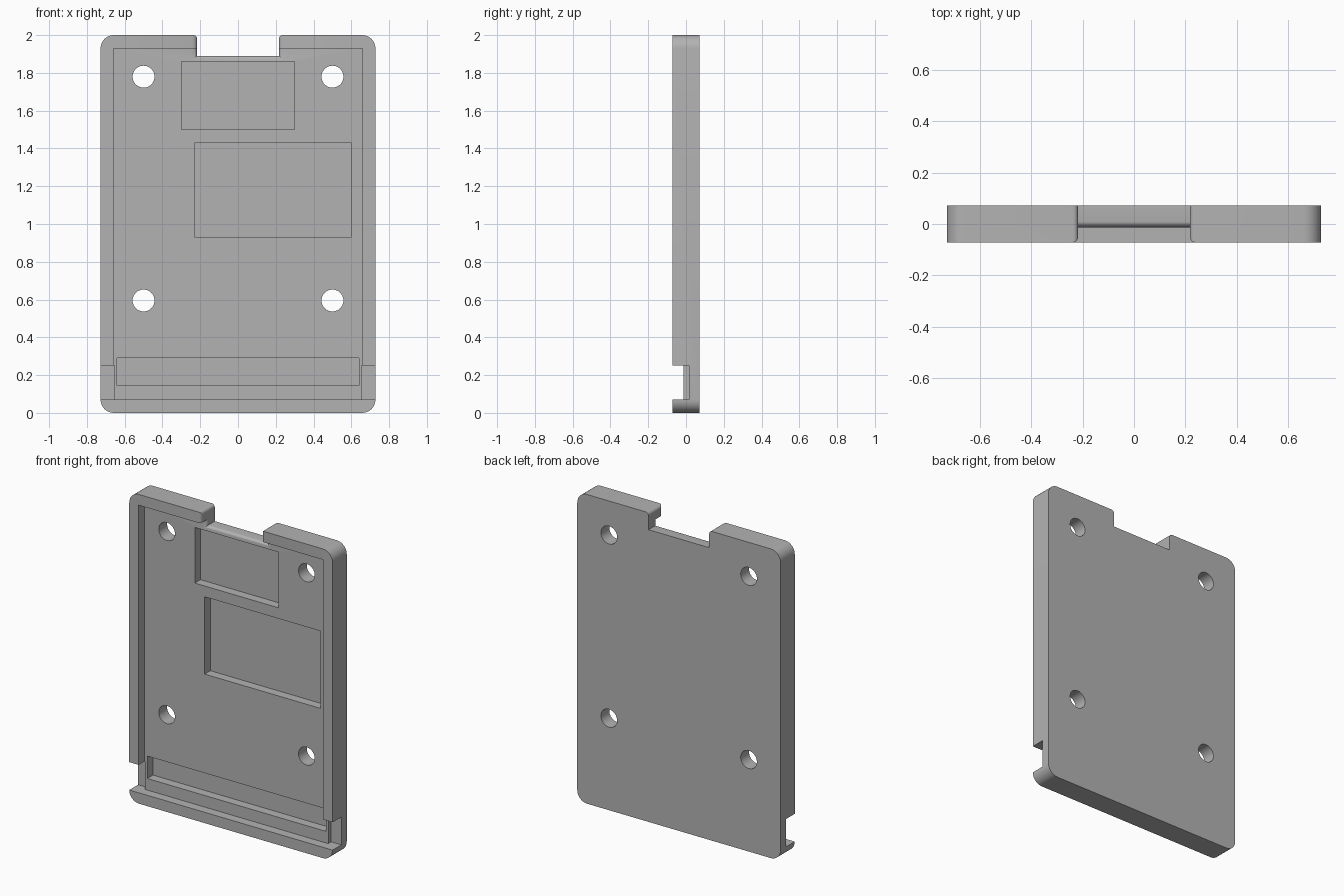
import bpy, bmesh
from math import pi, sin, cos, sqrt, radians
from mathutils import Vector

default = bpy.data.objects.get("Cube")
if default:
    bpy.data.objects.remove(default, do_unlink=True)

W, H, D = 0.7275, 2.0, 0.0725      # half width, height, half thickness
FLOOR = -0.013                     # front of the tray floor
RECESS = 0.045                     # bottom of the component recesses
RIM = 0.07                         # rim width
NOTCH_X, NOTCH_Z = 0.217, 1.89     # top opening

grey = bpy.data.materials.new("light grey plastic")
grey.use_nodes = True
colour = (0.45, 0.45, 0.45, 1)
grey.diffuse_color = colour
grey.node_tree.nodes["Principled BSDF"].inputs["Base Color"].default_value = colour


def loft(name, rings):
    """Solid through a list of matching closed rings of points."""
    bm = bmesh.new()
    loops = [[bm.verts.new(p) for p in ring] for ring in rings]
    for a, b in zip(loops, loops[1:]):
        for i in range(len(a)):
            j = (i + 1) % len(a)
            bm.faces.new((a[i], a[j], b[j], b[i]))
    bm.faces.new(loops[0])
    bm.faces.new(loops[-1])
    bmesh.ops.recalc_face_normals(bm, faces=bm.faces)
    mesh = bpy.data.meshes.new(name)
    bm.to_mesh(mesh)
    bm.free()
    obj = bpy.data.objects.new(name, mesh)
    bpy.context.collection.objects.link(obj)
    return obj


def rect(x0, x1, z0, z1, y):
    return [(x0, y, z0), (x1, y, z0), (x1, y, z1), (x0, y, z1)]


def box(name, x0, x1, z0, z1, y0, y1):
    return loft(name, [rect(x0, x1, z0, z1, y) for y in (y0, y1)])


def rounded(corners, steps=8):
    """Outline with each right-angled corner (x, z, radius) rounded."""
    pts = []
    for i, (x, z, r) in enumerate(corners):
        p = Vector((x, z))
        if r == 0:
            pts.append(p)
            continue
        a = (Vector(corners[i - 1][:2]) - p).normalized() * r
        b = (Vector(corners[(i + 1) % len(corners)][:2]) - p).normalized() * r
        for k in range(steps + 1):
            t = k / steps * pi / 2
            pts.append(p + a * (1 - sin(t)) + b * (1 - cos(t)))
    return pts


# Body outline with the top opening
outline = rounded([
    (-W, 0, RIM), (W, 0, RIM), (W, H, RIM), (NOTCH_X, H, 0.02),
    (NOTCH_X, NOTCH_Z, 0), (-NOTCH_X, NOTCH_Z, 0), (-NOTCH_X, H, 0.02), (-W, H, RIM)])
case = loft("case_tray", [[(p.x, y, p.y) for p in outline] for y in (-D, D)])
case.data.materials.append(grey)

# Tray pocket and component recesses
cutters = [
    box("tray_pocket", -0.66, 0.66, RIM, H - RIM, -0.2, FLOOR),
    box("upper_recess", -0.3, 0.3, 1.5, 1.86, -0.1, RECESS),
    box("middle_recess", -0.23, 0.6, 0.93, 1.43, -0.1, RECESS),
    box("lower_recess", -0.64, 0.64, 0.145, 0.29, -0.1, RECESS)]

# Side openings near the bottom
for s in (-1, 1):
    x0, x1 = sorted((s * 0.655, s * 0.8))
    cutters.append(box("side_opening", x0, x1, RIM, 0.25, -0.2, 0.017))

# Screw holes
for x in (-0.5, 0.5):
    for z in (0.595, 1.78):
        ring = [(x + 0.058 * cos(k * pi / 20), z + 0.058 * sin(k * pi / 20)) for k in range(40)]
        cutters.append(loft("screw_hole", [[(px, y, pz) for px, pz in ring] for y in (-0.2, 0.2)]))


def flare(name, front, r, z_top):
    """Cutter that rounds the front edge of the top opening."""
    rings = []
    for k in range(9):
        d = r * (1 - k / 8)
        g = r - sqrt(r * r - (r - d) ** 2) - 0.0005
        rings.append(rect(-NOTCH_X - g, NOTCH_X + g, NOTCH_Z - g, z_top, front + d))
    g = r - 0.0005
    rings.append(rect(-NOTCH_X - g, NOTCH_X + g, NOTCH_Z - g, z_top, front - 0.01))
    return loft(name, rings)


cutters.append(flare("floor_edge_round", FLOOR, 0.025, H - RIM))
cutters.append(flare("rim_edge_round", -D, 0.025, 2.2))

# Cut everything out of the body
bpy.context.view_layer.objects.active = case
for cutter in cutters:
    cutter.hide_render = True
    mod = case.modifiers.new(cutter.name, "BOOLEAN")
    mod.operation = "DIFFERENCE"
    mod.solver = "EXACT"
    mod.object = cutter
    bpy.ops.object.modifier_apply(modifier=mod.name)
for cutter in cutters:
    bpy.data.objects.remove(cutter, do_unlink=True)

bpy.ops.object.select_all(action="DESELECT")
case.select_set(True)
bpy.ops.object.shade_smooth_by_angle(angle=radians(30))
